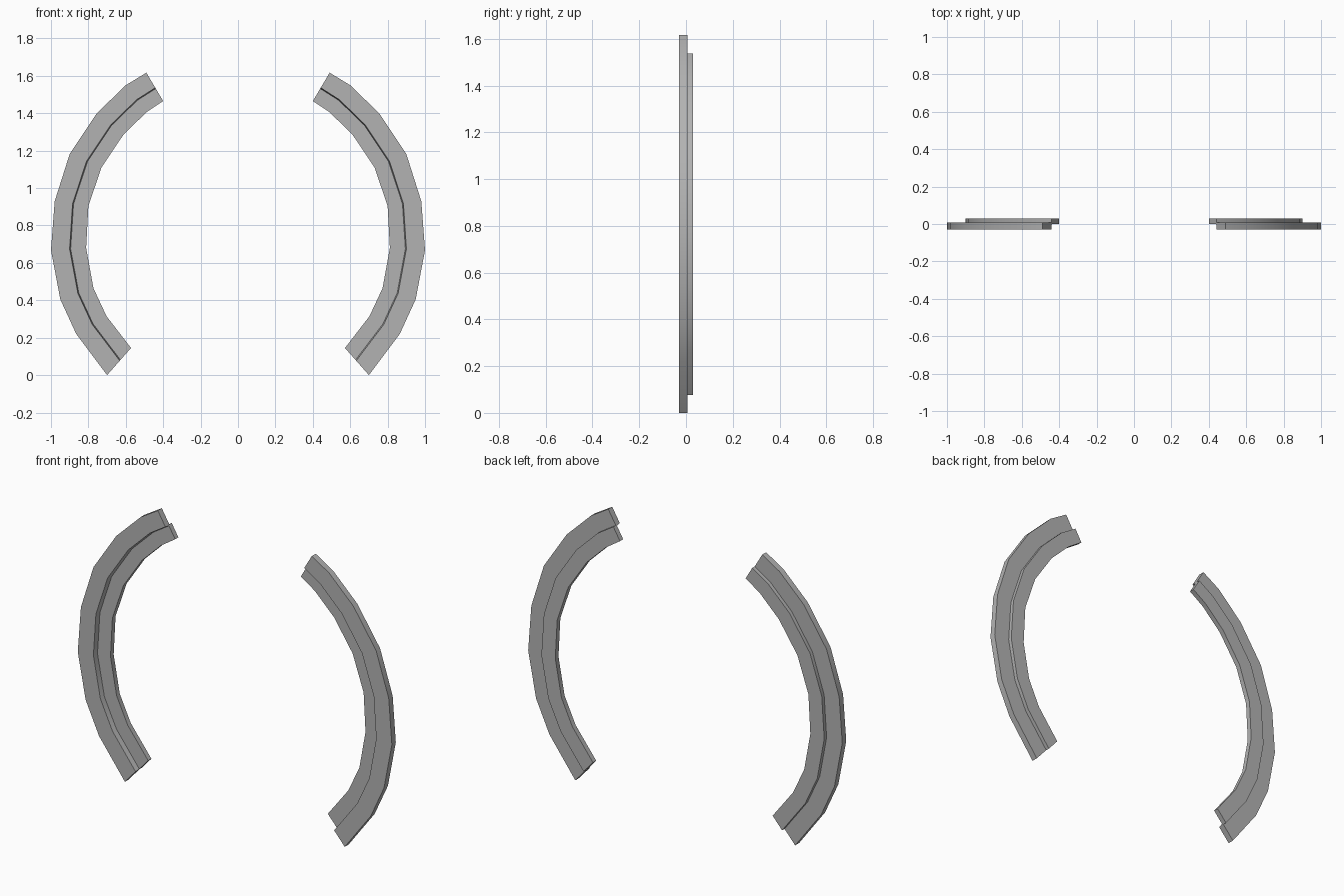
import bpy
import bmesh
import math
from mathutils import Vector

default_cube = bpy.data.objects.get("Cube")
if default_cube:
    bpy.data.objects.remove(default_cube, do_unlink=True)

# Single plain grey material
grey = bpy.data.materials.new("plain grey")
grey.use_nodes = True
colour = (0.45, 0.45, 0.45, 1)
grey.diffuse_color = colour
grey.node_tree.nodes["Principled BSDF"].inputs["Base Color"].default_value = colour

# Outer and inner rims of one arc as (x, z), from top to bottom
outer_rim = [(.49, 1.617), (.6, 1.55), (.755, 1.4), (.9, 1.182), (.98, .93),
             (1, .668), (.95, .405), (.865, .22), (.7, 0)]
inner_rim = [(.4, 1.465), (.49, 1.405), (.612, 1.286), (.73, 1.11), (.8, .904),
             (.812, .68), (.773, .465), (.703, .315), (.572, .145)]

# Stepped cross-section: (fraction from outer to inner rim, depth y)
FRONT, FRONT_LIP, BACK_LIP, BACK = -.029, 0, .007, .029
section = [(0, FRONT), (0, BACK_LIP), (.53, BACK_LIP), (.53, BACK),
           (1, BACK), (1, FRONT_LIP), (.56, FRONT_LIP), (.53, FRONT)]


def build_arc(name, side):
    """Sweep the stepped section along the rims on one side."""
    bm = bmesh.new()
    rings = []
    for outer, inner in zip(outer_rim, inner_rim):
        ring = []
        for fraction, depth in section:
            point = Vector(outer).lerp(Vector(inner), fraction)
            ring.append(bm.verts.new((side * point.x, depth, point.y)))
        rings.append(ring)

    # Walls between neighbouring rings
    count = len(section)
    for upper, lower in zip(rings, rings[1:]):
        for i in range(count):
            j = (i + 1) % count
            bm.faces.new((upper[i], upper[j], lower[j], lower[i]))

    # End caps
    bm.faces.new(rings[0])
    bm.faces.new(rings[-1][::-1])
    bmesh.ops.recalc_face_normals(bm, faces=bm.faces)

    mesh = bpy.data.meshes.new(name)
    bm.to_mesh(mesh)
    bm.free()
    mesh.materials.append(grey)
    arc = bpy.data.objects.new(name, mesh)
    bpy.context.collection.objects.link(arc)

    # Smooth along the curve, sharp at the steps
    bpy.ops.object.select_all(action="DESELECT")
    arc.select_set(True)
    bpy.context.view_layer.objects.active = arc
    bpy.ops.object.shade_smooth_by_angle(angle=math.radians(30))


build_arc("left_arc_trim", 1)
build_arc("right_arc_trim", -1)
